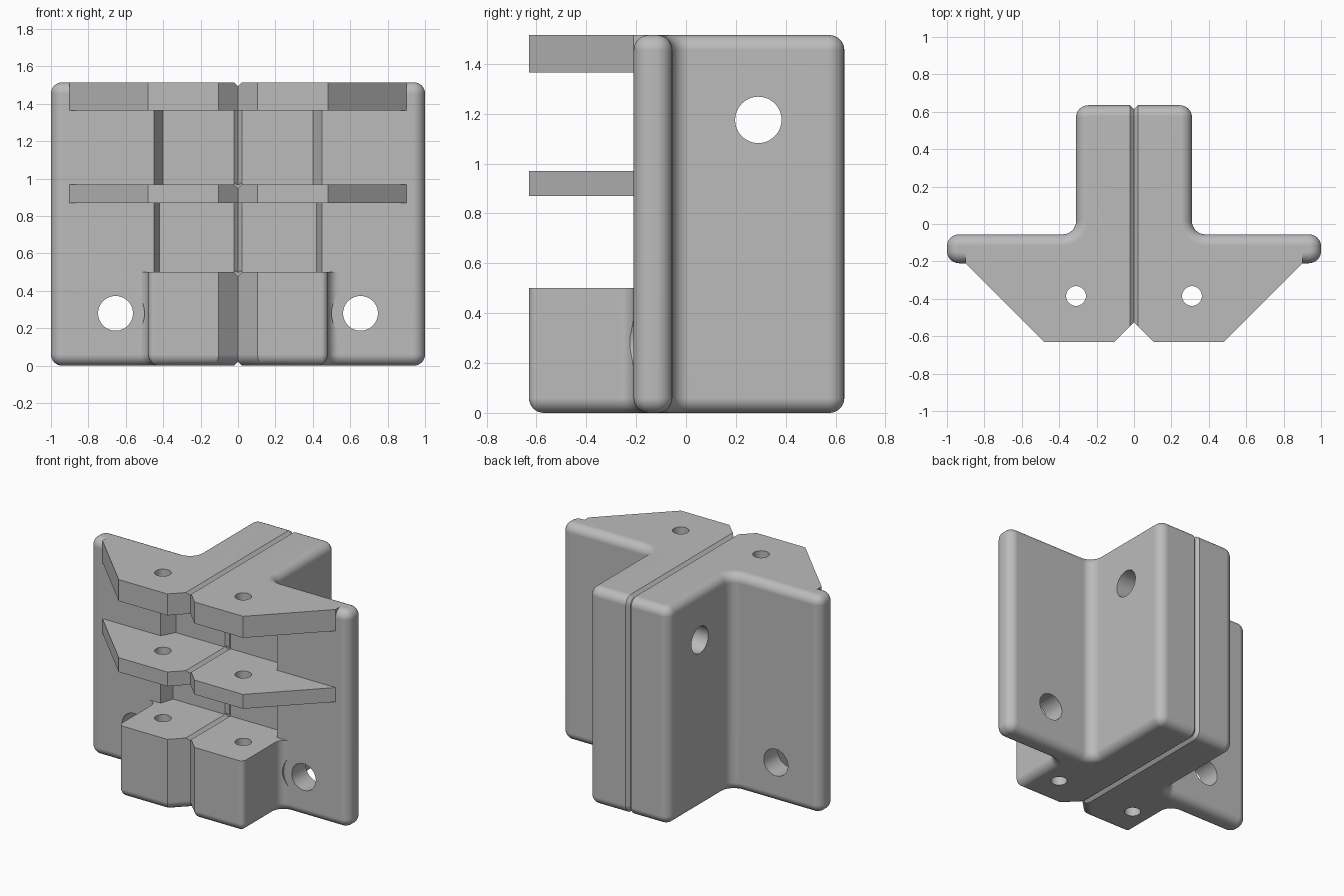
import bpy, bmesh, math
from mathutils import Vector, Matrix

if "Cube" in bpy.data.objects:
    bpy.data.objects.remove(bpy.data.objects["Cube"], do_unlink=True)

HEIGHT, ROUND, SEG = 1.515, 0.06, 8
FRONT, PLATE, BACK = -0.63, -0.21, 0.635
FLOOR = -0.115


def make(name, bm):
    bmesh.ops.recalc_face_normals(bm, faces=bm.faces)
    mesh = bpy.data.meshes.new(name)
    bm.to_mesh(mesh)
    bm.free()
    obj = bpy.data.objects.new(name, mesh)
    bpy.context.collection.objects.link(obj)
    return obj


def skin(name, loops, closed=False):
    """Join equal point loops into a solid, capped or closed to a ring."""
    bm = bmesh.new()
    rows = [[bm.verts.new(p) for p in loop] for loop in loops]
    n = len(rows[0])
    pairs = list(zip(rows, rows[1:])) + ([(rows[-1], rows[0])] if closed else [])
    for a, b in pairs:
        for i in range(n):
            j = (i + 1) % n
            bm.faces.new((a[i], a[j], b[j], b[i]))
    if not closed:
        bm.faces.new(rows[0])
        bm.faces.new(rows[-1])
    return make(name, bm)


def outline(corners, inset=0.0):
    """Counter-clockwise outline of (x, y, radius) corners, filleted and inset."""
    pts = []
    for i, (x, y, r) in enumerate(corners):
        p = Vector((x, y))
        a = (p - Vector(corners[i - 1][:2])).normalized()
        b = (Vector(corners[(i + 1) % len(corners)][:2]) - p).normalized()
        na, nb = Vector((-a.y, a.x)), Vector((-b.y, b.x))
        mid = (na + nb) / (1 + na.dot(nb))
        p = p + mid * inset
        if r == 0:
            pts.append(p)
            continue
        side = 1 if a.cross(b) > 0 else -1
        rad = max(r - side * inset, 0.003)
        centre = p + mid * rad * side
        turn = math.atan2(a.cross(b), a.dot(b))
        for k in range(SEG + 1):
            pts.append(centre + Matrix.Rotation(turn * k / SEG, 2) @ (-na * rad * side))
    return pts


def prism(name, corners, z0, z1, round_low=False, round_high=False):
    arc = [(ROUND * (1 - math.sin(t)), ROUND * (1 - math.cos(t)))
           for t in (math.pi / 2 * k / SEG for k in range(SEG + 1))]
    low = [(d, z0 + h) for d, h in arc] if round_low else [(0, z0)]
    high = [(d, z1 - h) for d, h in reversed(arc)] if round_high else [(0, z1)]
    loops = [[(p.x, p.y, z) for p in outline(corners, d)] for d, z in low + high]
    return skin(name, loops)


def mirrored(half):
    """Mirror a right-hand half outline onto the left; keep centre points single."""
    return half + [(-x, y, r) for x, y, r in reversed(half) if x != 0]


def cylinder(name, radius, start, end):
    start, end = Vector(start), Vector(end)
    bm = bmesh.new()
    turn = Vector((0, 0, 1)).rotation_difference(end - start).to_matrix().to_4x4()
    bmesh.ops.create_cone(bm, cap_ends=True, segments=48, radius1=radius, radius2=radius,
                          depth=(end - start).length,
                          matrix=Matrix.Translation((start + end) / 2) @ turn)
    return make(name, bm)


def combine(body, others, operation):
    for other in others:
        mod = body.modifiers.new("combine", 'BOOLEAN')
        mod.operation, mod.solver, mod.object = operation, 'EXACT', other
        other.hide_render = True
    graph = bpy.context.evaluated_depsgraph_get()
    mesh = bpy.data.meshes.new_from_object(body.evaluated_get(graph))
    body.modifiers.clear()
    body.data = mesh
    for other in others:
        bpy.data.objects.remove(other, do_unlink=True)


# Plan outlines: T-shaped wall and rib, and the same with the front block
tail = [(1, PLATE, 0.065), (1, -0.055, 0.065), (0.31, -0.055, 0.07), (0.31, BACK, 0.065)]
nose = [(0, -0.525, 0), (0.105, FRONT, 0)]
block = nose + [(0.48, FRONT, 0.035), (0.48, PLATE, 0.06)]
shelf = nose + [(0.48, FRONT, 0), (0.9, PLATE, 0), (0.9, -0.13, 0)]

body = prism("corner_bracket", mirrored(block + tail), 0, 0.5, round_low=True)
combine(body, [
    prism("upper_wall", mirrored(tail), 0.5, HEIGHT, round_high=True),
    prism("middle_shelf", mirrored(shelf), 0.87, 0.97),
    prism("top_shelf", mirrored(shelf), 1.365, HEIGHT),
], 'UNION')

# Shallow tapered recesses between the shelves, each with a centre groove
cutters = []
G = 0.021
for low, high, inner in ((0.5, 0.87, 0.42), (0.97, 1.365, 0.40)):
    recess = [(0.45, -0.3, 0), (0.45, PLATE, 0), (inner, FLOOR, 0)]
    cutters.append(prism("recess_cutter", mirrored(recess), low, high))
    diamond = [(0, FLOOR - G, 0), (G, FLOOR, 0), (0, FLOOR + G, 0), (-G, FLOOR, 0)]
    cutters.append(prism("recess_groove_cutter", diamond, low, high))
    # Groove along the step top below this recess
    cutters.append(skin("step_groove_cutter", [
        [(0, y, low - G), (G, y, low), (0, y, low + G), (-G, y, low)]
        for y in (-0.7, FLOOR + G / 2)]))

# Groove running right round the centre line
path = [(FRONT, 0, ROUND), (BACK, 0, ROUND), (BACK, HEIGHT, ROUND), (FRONT, HEIGHT, ROUND)]
inside, centre, outside = (outline(path, d) for d in (G, 0, -G))
cutters.append(skin("ring_groove_cutter", [
    [(0, *i), (G, *c), (0, *o), (-G, *c)] for i, c, o in zip(inside, centre, outside)], True))

# Screw holes: wall holes with washer clearance, vertical holes, rib hole
for s in (-1, 1):
    x = 0.655 * s
    cutters.append(cylinder("wall_hole_cutter", 0.093, (x, -0.5, 0.28), (x, 0.2, 0.28)))
    cutters.append(cylinder("washer_cutter", 0.155, (x, -0.5, 0.28), (x, PLATE - 0.0003, 0.28)))
    x = 0.31 * s
    cutters.append(cylinder("shelf_hole_cutter", 0.053, (x, -0.385, -0.2), (x, -0.385, 1.7)))
cutters.append(cylinder("rib_hole_cutter", 0.093, (-0.6, 0.29, 1.175), (0.6, 0.29, 1.175)))
combine(body, cutters, 'DIFFERENCE')

# Plain grey finish
grey = bpy.data.materials.new("plain_grey")
grey.use_nodes = True
colour = (0.5, 0.5, 0.5, 1)
grey.diffuse_color = colour
grey.node_tree.nodes["Principled BSDF"].inputs["Base Color"].default_value = colour
body.data.materials.clear()
body.data.materials.append(grey)
for face in body.data.polygons:
    face.material_index = 0

# Smooth rounded edges, crisp corners
bpy.ops.object.select_all(action='DESELECT')
body.select_set(True)
bpy.context.view_layer.objects.active = body
bpy.ops.object.shade_smooth_by_angle(angle=math.radians(30))
body.modifiers.new("clean_shading", 'WEIGHTED_NORMAL').keep_sharp = True
